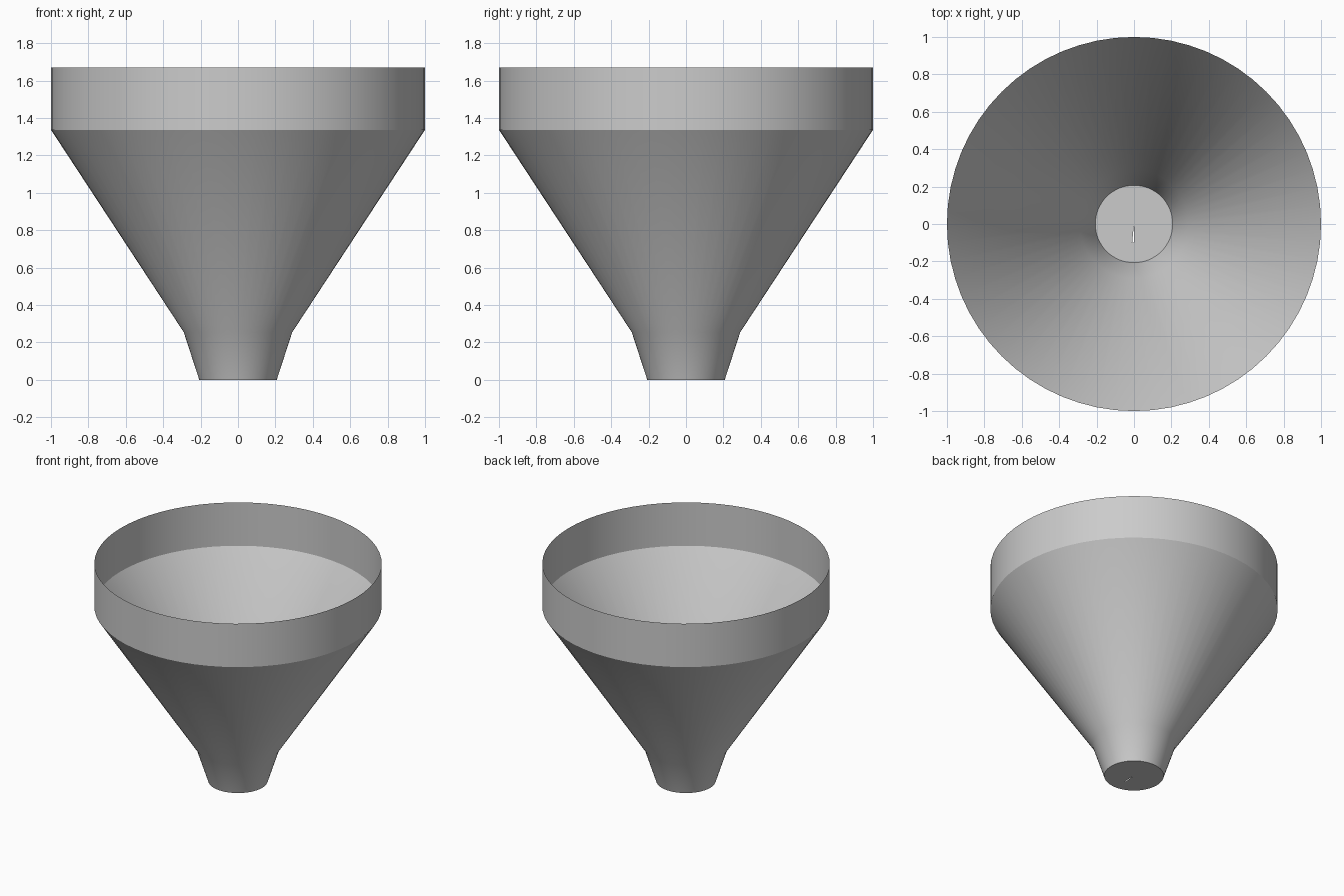
import bpy
import bmesh
from math import sin, cos, pi, radians

if "Cube" in bpy.data.objects:
    bpy.data.objects.remove(bpy.data.objects["Cube"], do_unlink=True)

SIDES = 64

grey = bpy.data.materials.new("plain grey")
grey.use_nodes = True
grey.diffuse_color = (0.6, 0.6, 0.6, 1)
grey.node_tree.nodes["Principled BSDF"].inputs["Base Color"].default_value = (0.6, 0.6, 0.6, 1)


def ring(bm, radius, z):
    return [bm.verts.new((radius * cos(2 * pi * i / SIDES), radius * sin(2 * pi * i / SIDES), z))
            for i in range(SIDES)]


def bridge(bm, low, high):
    for i in range(SIDES):
        j = (i + 1) % SIDES
        bm.faces.new((low[i], low[j], high[j], high[i]))


def finish(bm, name):
    mesh = bpy.data.meshes.new(name)
    bm.to_mesh(mesh)
    bm.free()
    mesh.materials.append(grey)
    obj = bpy.data.objects.new(name, mesh)
    bpy.context.collection.objects.link(obj)
    bpy.ops.object.select_all(action='DESELECT')
    obj.select_set(True)
    bpy.context.view_layer.objects.active = obj
    bpy.ops.object.shade_smooth_by_angle(angle=radians(30))


# Thin open funnel wall: spout, cone and upright rim
bm = bmesh.new()
rings = [ring(bm, r, z) for r, z in ((0.207, 0), (0.29, 0.255), (1, 1.337), (1, 1.67))]
for low, high in zip(rings, rings[1:]):
    bridge(bm, low, high)
finish(bm, "funnel_wall")

# Spout floor: outer band and inner fan, with one narrow slit left open
bm = bmesh.new()
outer, inner = ring(bm, 0.207, 0), ring(bm, 0.1, 0)
bridge(bm, inner, outer)
centre = bm.verts.new((0, 0, 0))
slit = SIDES * 3 // 4 - 1
for i in range(SIDES):
    if i != slit:
        bm.faces.new((centre, inner[(i + 1) % SIDES], inner[i]))
bmesh.ops.recalc_face_normals(bm, faces=bm.faces)
finish(bm, "spout_floor")
